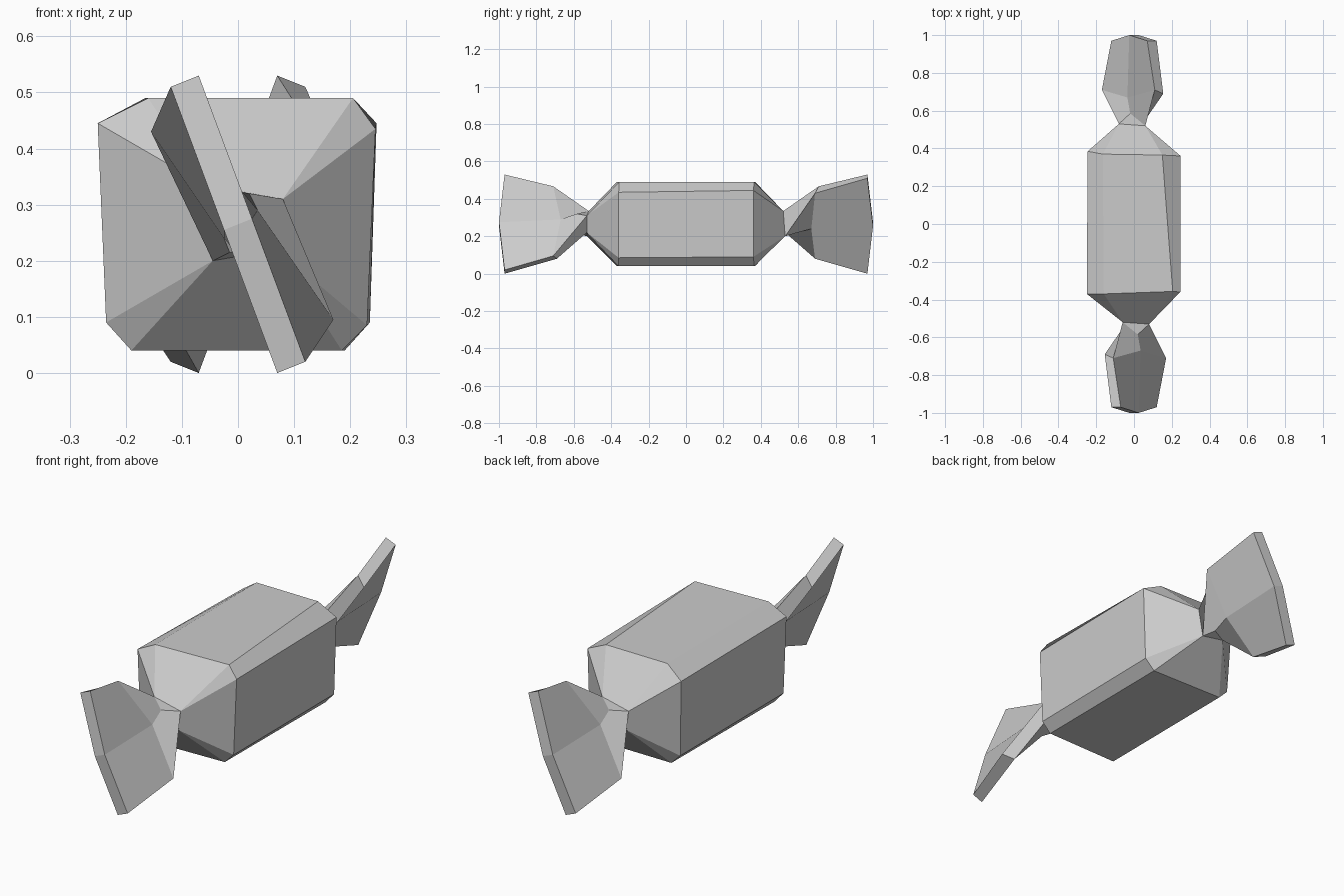
import bpy
import bmesh
from mathutils import Matrix, Vector

cube = bpy.data.objects.get("Cube")
if cube:
    bpy.data.objects.remove(cube, do_unlink=True)

# One plain grey for the whole sweet
grey = bpy.data.materials.new("wrapper_grey")
grey.use_nodes = True
colour = (0.6, 0.6, 0.6, 1)
grey.diffuse_color = colour
grey.node_tree.nodes["Principled BSDF"].inputs["Base Color"].default_value = colour

TURN = Matrix.Rotation(3.14159265, 4, 'Z')


def add_ring(bm, points):
    return [bm.verts.new(p) for p in points]


def bridge(bm, a, b):
    n = len(a)
    for i in range(n):
        j = (i + 1) % n
        bm.faces.new((a[i], a[j], b[j], b[i]))


def finish(bm, name):
    bmesh.ops.recalc_face_normals(bm, faces=bm.faces[:])
    mesh = bpy.data.meshes.new(name)
    bm.to_mesh(mesh)
    bm.free()
    mesh.materials.append(grey)
    obj = bpy.data.objects.new(name, mesh)
    bpy.context.collection.objects.link(obj)
    return obj


# Pinched neck corners, clockwise: top left, top right, bottom right, bottom left
neck = [Vector(p) for p in ((-.06, -.52, .335), (.08, -.53, .31),
                            (.07, -.53, .22), (-.045, -.53, .2))]
knot_top = Vector((.02, -.585, .32))
knot_bottom = Vector((-.015, -.58, .215))

# Chamfered body outlines, a pair of points for each corner (x, y, z)
front = [(-.25, -.37, .445), (-.16, -.37, .49), (.205, -.357, .49), (.245, -.36, .435),
         (.23, -.36, .085), (.185, -.36, .04), (-.19, -.37, .04), (-.235, -.37, .09)]
back = [(-.245, .385, .435), (-.165, .37, .49), (.15, .365, .49), (.247, .36, .445),
        (.235, .36, .09), (.19, .365, .04), (-.185, .37, .04), (-.23, .37, .085)]


def taper(bm, outline, tip):
    # Two outline points gather into each neck corner
    for i in range(4):
        a, b, c = (outline[(2 * i + k) % 8] for k in range(3))
        bm.faces.new((a, b, tip[i]))
        bm.faces.new((b, c, tip[(i + 1) % 4], tip[i]))


bm = bmesh.new()
front_ring, back_ring = add_ring(bm, front), add_ring(bm, back)
bridge(bm, front_ring, back_ring)
taper(bm, front_ring, add_ring(bm, neck))
turned = [TURN @ neck[i] for i in (1, 0, 3, 2)]
taper(bm, back_ring, add_ring(bm, turned))
finish(bm, "wrapper_body")

# Flared twist: neck, waist and bent outer edge, six points each
tl, tr, br, bl = neck
waist = [(-.155, -.69, .43), (-.11, -.71, .467), (.035, -.67, .29),
         (.17, -.71, .095), (.115, -.69, .08), (-.025, -.67, .24)]
rim = [(-.12, -.97, .51), (-.07, -.97, .53), (.025, -1, .275),
       (.12, -.97, .02), (.07, -.97, 0), (-.025, -1, .255)]


def make_tail(name, matrix):
    bm = bmesh.new()
    root = add_ring(bm, (bl, tl, knot_top, tr, br, knot_bottom))
    middle, outer = add_ring(bm, waist), add_ring(bm, rim)
    bridge(bm, root, middle)
    bridge(bm, middle, outer)
    # Folded gussets at the knot
    bm.faces.new((root[1], root[2], root[3]))
    bm.faces.new((root[4], root[5], root[0]))
    # Outer edge strip, creased across its middle
    bm.faces.new((outer[0], outer[1], outer[2], outer[5]))
    bm.faces.new((outer[5], outer[2], outer[3], outer[4]))
    bm.transform(matrix)
    finish(bm, name)


make_tail("front_twist", Matrix.Identity(4))
make_tail("back_twist", TURN)
